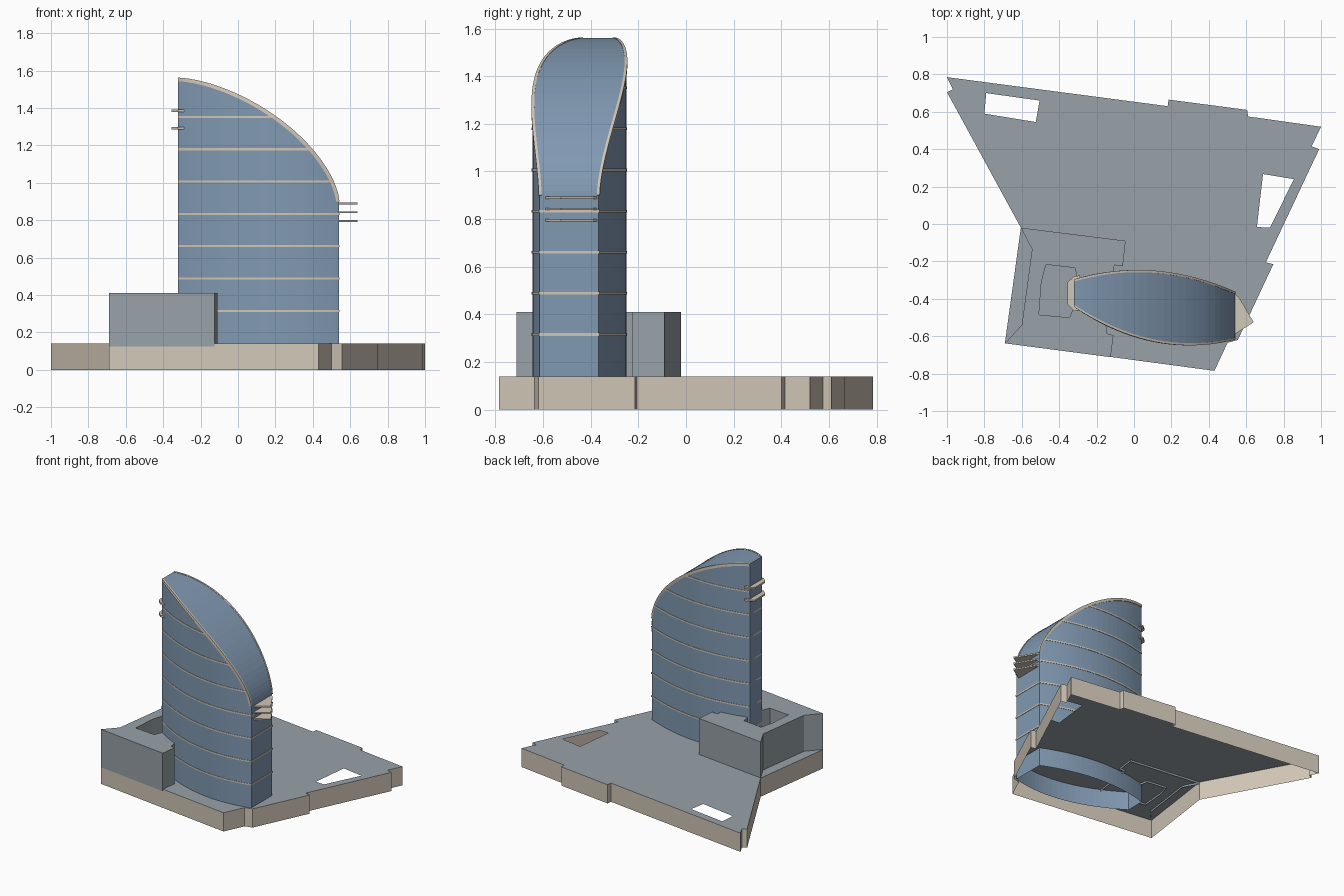
import bpy
import bmesh
import math
from mathutils import Vector

cube = bpy.data.objects.get("Cube")
if cube:
    bpy.data.objects.remove(cube, do_unlink=True)


def make_material(name, rgb):
    mat = bpy.data.materials.new(name)
    mat.use_nodes = True
    colour = (*rgb, 1.0)
    mat.diffuse_color = colour
    mat.node_tree.nodes["Principled BSDF"].inputs["Base Color"].default_value = colour
    return mat


STONE = make_material("beige stone", (0.64, 0.57, 0.475))
GREY = make_material("roof grey", (0.315, 0.36, 0.395))
GLASS = make_material("blue glass", (0.22, 0.32, 0.445))


def finish(name, bm, *materials):
    mesh = bpy.data.meshes.new(name)
    bm.to_mesh(mesh)
    bm.free()
    for mat in materials:
        mesh.materials.append(mat)
    obj = bpy.data.objects.new(name, mesh)
    bpy.context.scene.collection.objects.link(obj)
    return obj


def ring(bm, points, z):
    verts = [bm.verts.new((x, y, z)) for x, y in points]
    edges = [bm.edges.new((v, verts[i - 1])) for i, v in enumerate(verts)]
    return verts, edges


def add_walls(bm, top, z):
    low = [bm.verts.new((v.co.x, v.co.y, z)) for v in top]
    for i in range(len(top)):
        face = bm.faces.new((top[i - 1], top[i], low[i], low[i - 1]))
        face.material_index = 1


def shell(name, outline, holes, z0, z1, cap, wall, hole_walls):
    """Roof with openings and side walls, open underneath."""
    bm = bmesh.new()
    outer, edges = ring(bm, outline, z1)
    inner = []
    for hole in holes:
        verts, hole_edges = ring(bm, hole, z1)
        inner.append(verts)
        edges += hole_edges
    bmesh.ops.triangle_fill(bm, edges=edges, use_beauty=True, normal=(0, 0, 1))
    add_walls(bm, outer, z0)
    if hole_walls:
        for verts in inner:
            add_walls(bm, verts, z0)
    bmesh.ops.recalc_face_normals(bm, faces=bm.faces[:])
    roof = [f for f in bm.faces if f.material_index == 0]
    if roof[0].normal.z < 0:
        bmesh.ops.reverse_faces(bm, faces=bm.faces[:])
    return finish(name, bm, cap, wall)


def plate(name, outline, z, thickness, mat, x_limit=None):
    """Thin horizontal slab, optionally cut off beyond x_limit."""
    bm = bmesh.new()
    face = bm.faces.new([bm.verts.new((x, y, z)) for x, y in outline])
    grown = bmesh.ops.extrude_face_region(bm, geom=[face])["geom"]
    moved = [g for g in grown if isinstance(g, bmesh.types.BMVert)]
    bmesh.ops.translate(bm, verts=moved, vec=(0, 0, thickness))
    if x_limit is not None:
        geom = bm.verts[:] + bm.edges[:] + bm.faces[:]
        bmesh.ops.bisect_plane(bm, geom=geom, plane_co=(x_limit, 0, 0),
                               plane_no=(1, 0, 0), clear_outer=True)
    bmesh.ops.recalc_face_normals(bm, faces=bm.faces[:])
    return finish(name, bm, mat)


# Podium with two openings in its deck
podium = [(-1, 0.785), (0.18, 0.63), (0.185, 0.665), (0.605, 0.61), (0.61, 0.575),
          (1, 0.52), (0.95, 0.415), (0.99, 0.4), (0.705, -0.205), (0.745, -0.215),
          (0.555, -0.62), (0.5, -0.635), (0.43, -0.785), (-0.69, -0.635),
          (-0.605, -0.02), (-1, 0.705), (-0.968, 0.72)]
deck_holes = [[(-0.79, 0.7), (-0.505, 0.66), (-0.525, 0.545), (-0.8, 0.59)],
              [(0.69, 0.267), (0.855, 0.24), (0.727, -0.02), (0.657, -0.016)]]
shell("podium", podium, deck_holes, 0, 0.14, GREY, STONE, False)

# Low block with a courtyard around the tower's narrow end
block = [(-0.605, -0.02), (-0.045, -0.09), (-0.06, -0.225), (-0.105, -0.22),
         (-0.115, -0.3), (-0.15, -0.53), (-0.145, -0.585), (-0.11, -0.595),
         (-0.125, -0.712), (-0.69, -0.638), (-0.6, -0.54), (-0.545, -0.135)]
court = [(-0.47, -0.217), (-0.495, -0.31), (-0.508, -0.485), (-0.345, -0.5),
         (-0.315, -0.43), (-0.3, -0.31), (-0.315, -0.235)]
shell("low_block", block, [court], 0.125, 0.41, GREY, GREY, True)

# Tower: bowed plan, with a roof sweeping down along x
LEFT, LENGTH, EAVE, RISE, POWER = -0.32, 0.86, 0.9, 0.66, 1.6
STEPS = 28


def front_y(x):
    return -0.645 + 0.533 * (x - 0.3) ** 2


def back_y(x):
    return -0.25 - 0.43 * (x - 0.02) ** 2


def roof_point(i):
    t = math.pi / 2 * i / STEPS
    s, c = max(math.sin(t), 0), max(math.cos(t), 0)
    return LEFT + LENGTH * s ** (2 / POWER), EAVE + RISE * c ** (2 / POWER)


def roof_x(z):
    if z <= EAVE:
        return LEFT + LENGTH
    return LEFT + LENGTH * (1 - ((z - EAVE) / RISE) ** POWER) ** (1 / POWER)


profile = [roof_point(i) for i in range(STEPS + 1)]


def loft(name, sections, mat, capped):
    """Join equal closed cross-sections; leave out the last side if not capped."""
    bm = bmesh.new()
    rows = [[bm.verts.new(p) for p in section] for section in sections]
    n = len(rows[0])
    for a, b in zip(rows, rows[1:]):
        for j in range(n if capped else n - 1):
            k = (j + 1) % n
            bm.faces.new((a[j], a[k], b[k], b[j]))
    bm.faces.new(rows[0])
    bm.faces.new(rows[-1])
    bmesh.ops.recalc_face_normals(bm, faces=bm.faces[:])
    return finish(name, bm, mat)


loft("tower", [[(x, front_y(x), 0), (x, front_y(x), z), (x, back_y(x), z), (x, back_y(x), 0)]
               for x, z in profile], GLASS, False)

# Stone trim following both edges of the roof
for side, edge, sign in (("front", front_y, -1), ("back", back_y, 1)):
    sections = []
    for i, (x, z) in enumerate(profile):
        x0, z0 = profile[max(i - 1, 0)]
        x1, z1 = profile[min(i + 1, STEPS)]
        normal = Vector((z0 - z1, 0, x1 - x0)).normalized()
        if i == 0:
            normal = Vector((0, 0, 1))
        outer = Vector((x, edge(x), z)) + normal * 0.002
        inner = outer - normal * 0.02
        out, back = Vector((0, sign * 0.004, 0)), Vector((0, -sign * 0.008, 0))
        sections.append([outer + out, outer + back, inner + back, inner + out])
    loft(side + "_roof_trim", sections, STONE, True)

# Floor bands wrapping the tower
GAP = 0.003
stations = [LEFT + LENGTH * i / 24 for i in range(25)]
band = [(x, front_y(x) - GAP) for x in stations]
band += [(x, back_y(x) + GAP) for x in reversed(stations)]
band = [(x + GAP if x > 0.53 else x, y) for x, y in band]
for level in range(7):
    z = 0.31 + 0.1727 * level
    limit = roof_x(z + 0.011) - 0.003 if z > EAVE else None
    plate(f"floor_band_{level + 1}", band, z, 0.011, STONE, limit)

# Sunshade fins at both ends
right_fin = [(0.535, -0.37), (0.56, -0.39), (0.64, -0.525), (0.535, -0.592)]
left_fin = [(-0.355, -0.31), (-0.32, -0.28), (-0.288, -0.275), (-0.288, -0.46),
            (-0.32, -0.465), (-0.355, -0.43)]
for i in range(3):
    plate(f"low_end_fin_{i + 1}", right_fin, 0.79 + 0.0475 * i, 0.01, STONE)
for i in range(2):
    plate(f"high_end_fin_{i + 1}", left_fin, 1.284 + 0.094 * i, 0.013, STONE)
